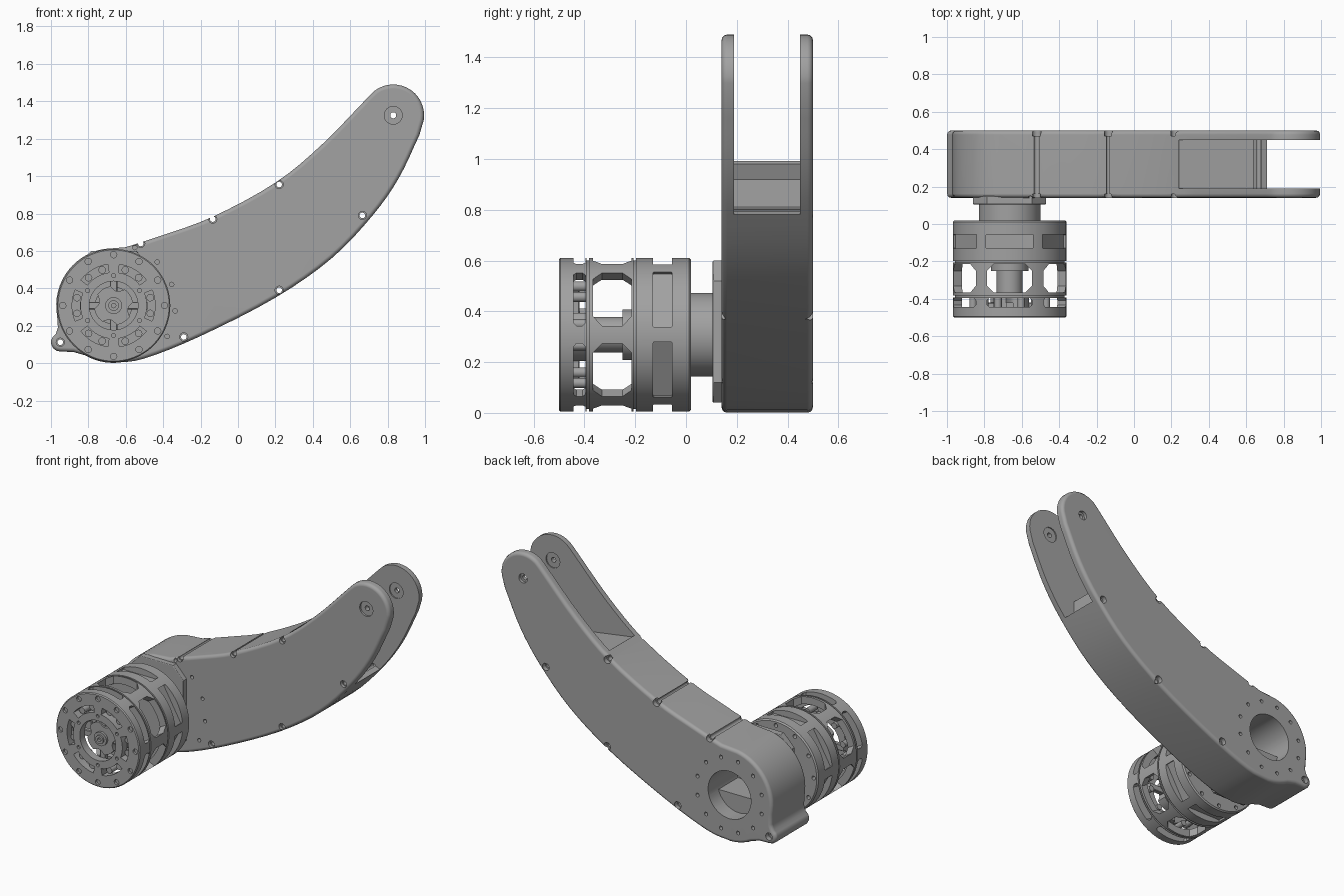
import bpy, bmesh
from math import radians, cos, sin, pi
from mathutils import Vector

cube = bpy.data.objects.get("Cube")
if cube:
    bpy.data.objects.remove(cube)

grey = bpy.data.materials.new("machined grey")
grey.use_nodes = True
COL = (0.36, 0.36, 0.36, 1)
grey.diffuse_color = COL
grey.node_tree.nodes["Principled BSDF"].inputs["Base Color"].default_value = COL

CX, CZ = -0.665, 0.308      # motor axis
TIP = (0.83, 1.325)         # fork pivot


def polar(r, deg, c=(CX, CZ)):
    a = radians(deg)
    return c[0] + r * cos(a), c[1] + r * sin(a)


def lathe(bm, profile, c=(CX, CZ), n=24, closed=False):
    """Turn (radius, y) points about an axis parallel to y."""
    rings = []
    for r, y in profile:
        if r == 0:
            rings.append([bm.verts.new((c[0], y, c[1]))] * n)
        else:
            pts = [polar(r, 360 * i / n, c) for i in range(n)]
            rings.append([bm.verts.new((x, y, z)) for x, z in pts])
    pairs = list(zip(rings, rings[1:])) + ([(rings[-1], rings[0])] if closed else [])
    for a, b in pairs:
        for i in range(n):
            j = (i + 1) % n
            quad = list(dict.fromkeys((a[i], a[j], b[j], b[i])))
            if len(quad) > 2:
                bm.faces.new(quad)


def rod(bm, r, y0, y1, c=(CX, CZ), n=24):
    lathe(bm, [(0, y0), (r, y0), (r, y1), (0, y1)], c, n)


def prism(bm, low, high):
    """Join two matching loops of 3D points into a solid."""
    a = [bm.verts.new(p) for p in low]
    b = [bm.verts.new(p) for p in high]
    bm.faces.new(a)
    bm.faces.new(b)
    for i in range(len(a)):
        j = (i + 1) % len(a)
        bm.faces.new((a[i], a[j], b[j], b[i]))


def slab(bm, pts, y0, y1):
    prism(bm, [(x, y0, z) for x, z in pts], [(x, y1, z) for x, z in pts])


def window(bm, deg, half, y0, y1, cut, r0, r1):
    """Chamfered rectangular block pointing outward from the motor axis."""
    a = radians(deg)
    out, tan = Vector((cos(a), 0, sin(a))), Vector((-sin(a), 0, cos(a)))
    pts = [(-half + cut, y0), (half - cut, y0), (half, y0 + cut), (half, y1 - cut),
           (half - cut, y1), (-half + cut, y1), (-half, y1 - cut), (-half, y0 + cut)]
    base = [Vector((CX, y, CZ)) + tan * t for t, y in pts]
    prism(bm, [p + out * r0 for p in base], [p + out * r1 for p in base])


def obj_from(bm, name):
    bmesh.ops.recalc_face_normals(bm, faces=bm.faces)
    me = bpy.data.meshes.new(name)
    bm.to_mesh(me)
    bm.free()
    ob = bpy.data.objects.new(name, me)
    bpy.context.collection.objects.link(ob)
    me.materials.append(grey)
    return ob


def activate(ob):
    bpy.ops.object.select_all(action='DESELECT')
    ob.select_set(True)
    bpy.context.view_layer.objects.active = ob


def finish(ob, *cutters, bevel=0):
    activate(ob)
    if bevel:
        m = ob.modifiers.new("round", 'BEVEL')
        m.width, m.segments, m.angle_limit = bevel, 3, radians(60)
        bpy.ops.object.modifier_apply(modifier=m.name)
    for bm in cutters:
        tool = obj_from(bm, "cutter")
        tool.hide_render = True
        m = ob.modifiers.new("cut", 'BOOLEAN')
        m.operation, m.solver, m.object = 'DIFFERENCE', 'EXACT', tool
        activate(ob)
        bpy.ops.object.modifier_apply(modifier=m.name)
        bpy.data.objects.remove(tool)
    bpy.ops.object.shade_smooth_by_angle(angle=radians(35))
    ob.modifiers.new("flat normals", 'WEIGHTED_NORMAL').keep_sharp = True


def curve(pts, steps=4):
    """Smooth curve through the points."""
    p = [Vector(q) for q in pts]
    p = [2 * p[0] - p[1]] + p + [2 * p[-1] - p[-2]]
    res = []
    for a, b, c, d in zip(p, p[1:], p[2:], p[3:]):
        for k in range(steps):
            t = k / steps
            res.append(tuple(0.5 * (2 * b + (c - a) * t + (2 * a - 5 * b + 4 * c - d) * t * t
                                    + (3 * b - a - 3 * c + d) * t ** 3)))
    return res + [tuple(p[-2])]


# Arm outline: upper edge, tip arc, lower edge, lug, base arc
upper = curve([(-0.6, 0.62), (-0.4, 0.685), (-0.13, 0.785), (0.2, 0.965), (0.45, 1.17), (0.705, 1.432)])
tip = [polar(0.165, d, TIP) for d in range(126, -11, -9)]
lower = curve([(0.97, 1.22), (0.86, 0.99), (0.72, 0.79), (0.5, 0.56), (0.2, 0.35),
               (-0.2, 0.145), (-0.5, 0.025), (-0.665, 0.001)])
lug = [polar(0.307, d) for d in (-98, -106, -114, -120)] + [(-0.88, 0.06)]
lug += [polar(0.05, d, (-0.95, 0.112)) for d in range(-90, -241, -25)] + [(-0.963, 0.19)]
base = [polar(0.307, d) for d in range(190, 99, -6)]
bm = bmesh.new()
slab(bm, upper + tip + lower + lug + base, 0.14, 0.50)
arm = obj_from(bm, "arm")

# Fork slot, with a stepped floor
slot = bmesh.new()
slab(slot, [(0.24, 0.98), (0.64, 0.92), (0.64, 0.81), (0.75, 0.765), (1.2, 0.765),
            (1.2, 1.7), (0.2, 1.7)], 0.19, 0.45)

# Arm holes: screws, pivot, dowel circles and rear access bore
holes = bmesh.new()
for c in [(-0.52, 0.64), (-0.135, 0.77), (0.22, 0.955), (0.665, 0.79),
          (0.22, 0.39), (-0.29, 0.14), (-0.95, 0.112)]:
    lathe(holes, [(0, 0.1), (0.022, 0.1), (0.022, 0.16), (0.015, 0.16), (0.015, 0.47),
                  (0.024, 0.47), (0.024, 0.54), (0, 0.54)], c, 16)
lathe(holes, [(0, 0.1), (0.048, 0.1), (0.048, 0.152), (0.016, 0.152), (0.016, 0.183), (0.05, 0.183),
              (0.05, 0.457), (0.016, 0.457), (0.016, 0.48), (0.03, 0.48), (0.03, 0.54), (0, 0.54)], TIP)
for d in range(15, 360, 30):
    rod(holes, 0.012, 0.47, 0.53, polar(0.24, d), 12)
for d in range(-30, 80, 25):
    rod(holes, 0.012, 0.11, 0.17, polar(0.33, d), 12)
rod(holes, 0.155, 0.2, 0.55, n=48)
finish(arm, slot, holes, bevel=0.022)

# Ledge inside the access bore
bm = bmesh.new()
slab(bm, [polar(0.157, d) for d in range(195, 346, 15)], 0.19, 0.40)
finish(obj_from(bm, "bore_ledge"))

# Adapter plate and output hub between arm and motor
bm = bmesh.new()
slab(bm, [(CX + sx * x, CZ + 0.012 + sz * z) for sx, sz, x, z in [
    (1, 1, 0.12, 0.28), (-1, 1, 0.12, 0.28), (-1, 1, 0.195, 0.2), (-1, -1, 0.195, 0.2),
    (-1, -1, 0.12, 0.28), (1, -1, 0.12, 0.28), (1, -1, 0.195, 0.2), (1, 1, 0.195, 0.2)]], 0.105, 0.15)
finish(obj_from(bm, "adapter_plate"), bevel=0.005)
bm = bmesh.new()
rod(bm, 0.165, 0.01, 0.11, n=64)
finish(obj_from(bm, "output_hub"))

# Motor housing: hollow front, solid rear, grooves between the rings
bm = bmesh.new()
R, G = 0.303, 0.293
lathe(bm, [(0.13, -0.5), (R - 0.006, -0.5), (R, -0.494), (R, -0.392), (G, -0.392), (G, -0.382), (R, -0.382),
           (R, -0.207), (G, -0.207), (G, -0.197), (R, -0.197), (R, 0.012), (R - 0.008, 0.02), (0, 0.02),
           (0, -0.2), (0.255, -0.2), (0.255, -0.45), (0.13, -0.45)], n=96, closed=True)
housing = obj_from(bm, "motor_housing")
cuts = bmesh.new()
for d in range(30, 390, 60):
    window(cuts, d, 0.12, -0.366, -0.215, 0.035, 0.21, 0.4)
    window(cuts, d, 0.12, -0.444, -0.396, 0.012, 0.21, 0.4)
    window(cuts, d, 0.125, -0.13, -0.055, 0.003, 0.262, 0.4)
    arc = range(d - 52, d - 7, 4)
    slab(cuts, [polar(0.222, a) for a in arc] + [polar(0.178, a) for a in reversed(arc)], -0.52, -0.43)
for d in range(0, 360, 30):
    rod(cuts, 0.017, -0.52, -0.485, polar(0.272, d), 14)
    rod(cuts, 0.013, -0.01, 0.04, polar(0.272, d), 14)
for d in range(30, 390, 60):
    rod(cuts, 0.011, -0.52, -0.485, polar(0.16, d), 12)
finish(housing, cuts)

# Motor core, lobed bearing carrier and stub posts
bm = bmesh.new()
lathe(bm, [(0, -0.2), (0.1, -0.2), (0.1, -0.25), (0.07, -0.25), (0.07, -0.40), (0, -0.40)], n=40)
finish(obj_from(bm, "motor_core"))
bm = bmesh.new()
lobes = [polar(0.105 if (d // 15) % 6 < 4 else 0.08, d + 10) for d in range(0, 360, 15)]
slab(bm, lobes, -0.46, -0.395)
finish(obj_from(bm, "bearing_carrier"))
bm = bmesh.new()
lathe(bm, [(0, -0.455), (0.045, -0.455), (0.045, -0.475), (0.028, -0.475), (0.028, -0.485),
           (0.012, -0.485), (0.012, -0.47), (0, -0.47)], n=24)
finish(obj_from(bm, "shaft_end"))
bm = bmesh.new()
for d in range(0, 360, 60):
    for off in (-12, 12):
        rod(bm, 0.02, -0.47, -0.39, polar(0.2, d + off), 12)
finish(obj_from(bm, "stub_posts"))
bm = bmesh.new()
for d in (0, 90, 180, 270):
    x, z = polar(0.1, d)
    window(bm, d, 0.02, -0.45, -0.42, 0.004, 0.06, 0.18)
finish(obj_from(bm, "carrier_spokes"))
